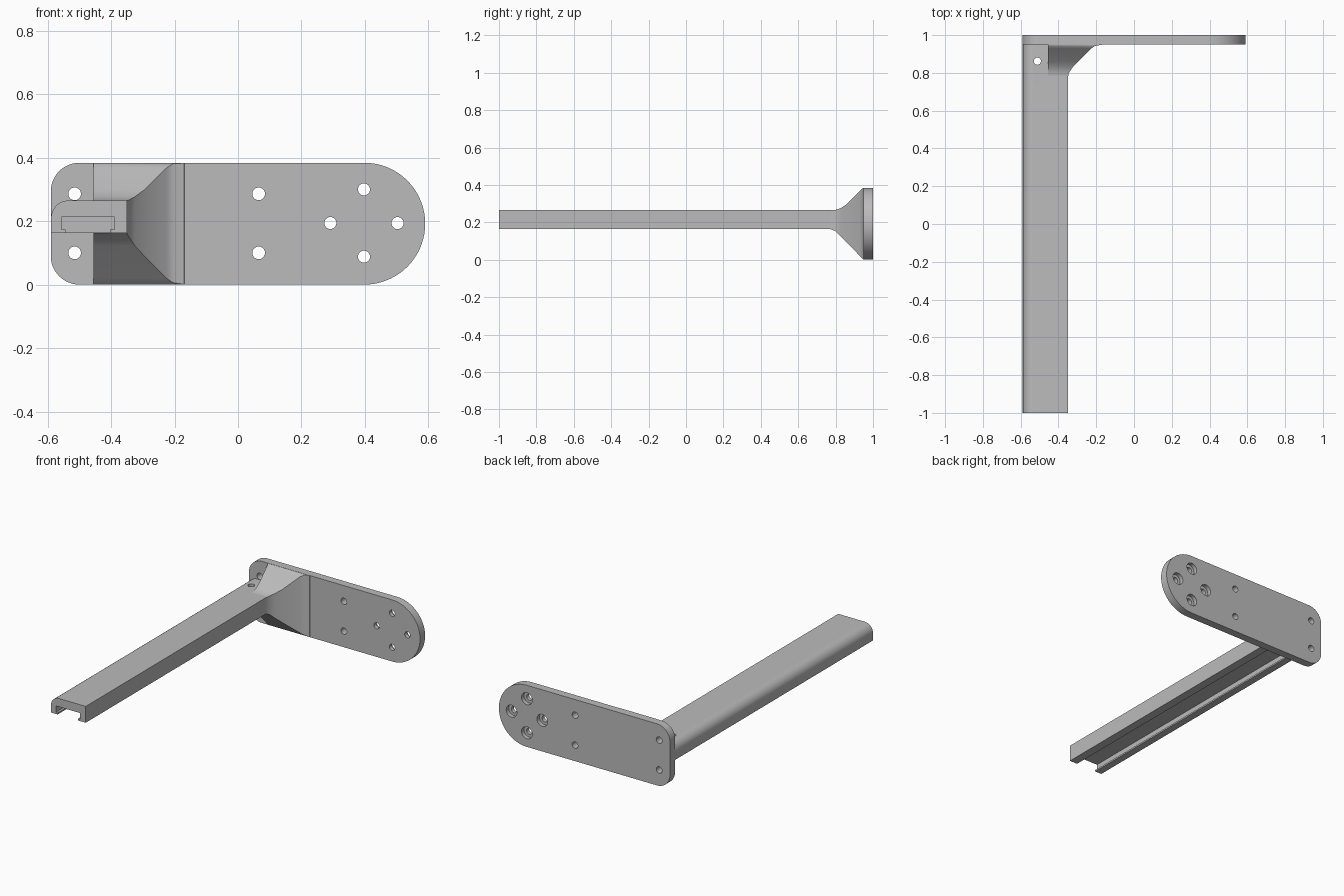
import bpy, bmesh
from math import sin, cos, radians

cube = bpy.data.objects.get("Cube")
if cube:
    bpy.data.objects.remove(cube, do_unlink=True)

grey = bpy.data.materials.new("satin grey")
grey.use_nodes = True
grey.diffuse_color = (0.5, 0.5, 0.5, 1)
grey.node_tree.nodes["Principled BSDF"].inputs["Base Color"].default_value = (0.5, 0.5, 0.5, 1)


def arc(cx, cz, r, start, end, steps=12):
    angles = [radians(start + (end - start) * i / steps) for i in range(steps + 1)]
    return [(cx + r * cos(a), cz + r * sin(a)) for a in angles]


def loft(name, sections):
    """Skin a solid through closed rings of points."""
    bm = bmesh.new()
    rings = [[bm.verts.new(p) for p in ring] for ring in sections]
    for a, b in zip(rings, rings[1:]):
        for i in range(len(a)):
            j = (i + 1) % len(a)
            bm.faces.new((a[i], a[j], b[j], b[i]))
    bm.faces.new(rings[0][::-1])
    bm.faces.new(rings[-1])
    bmesh.ops.recalc_face_normals(bm, faces=bm.faces)
    mesh = bpy.data.meshes.new(name)
    bm.to_mesh(mesh)
    bm.free()
    mesh.materials.append(grey)
    obj = bpy.data.objects.new(name, mesh)
    bpy.context.collection.objects.link(obj)
    return obj


def prism(name, profile, y0, y1):
    return loft(name, [[(x, y, z) for x, z in profile] for y in (y0, y1)])


def drill(x, z, r, y0, y1):
    return prism("cutter", arc(x, z, r, 0, 345, 23), y0, y1)


def select(obj):
    bpy.ops.object.select_all(action="DESELECT")
    obj.select_set(True)
    bpy.context.view_layer.objects.active = obj


def cut(obj, cutters):
    select(obj)
    for cutter in cutters:
        cutter.hide_render = True
        mod = obj.modifiers.new("cut", "BOOLEAN")
        mod.operation = "DIFFERENCE"
        mod.solver = "EXACT"
        mod.object = cutter
        bpy.ops.object.modifier_apply(modifier=mod.name)
        bpy.data.objects.remove(cutter, do_unlink=True)


# Mounting plate: round right end, softened left corners
HEIGHT, MID, CORNER = 0.384, 0.192, 0.09
outline = (arc(0.59 - MID, MID, MID, -90, 90, 36)
           + arc(-0.59 + CORNER, HEIGHT - CORNER, CORNER, 90, 180)
           + arc(-0.59 + CORNER, CORNER, CORNER, 180, 270))
plate = prism("mounting_plate", outline, 0.95, 1.0)

# Plain screw holes, then the cross of four counterbored holes
holes = [drill(x, z, 0.02, 0.9, 1.1) for x in (-0.515, 0.065) for z in (0.1, 0.286)]
for dx, dz in ((-1, 0), (1, 0), (0, -1), (0, 1)):
    x, z = 0.397 + 0.106 * dx, 0.194 + 0.106 * dz
    holes += [drill(x, z, 0.019, 0.9, 1.1), drill(x, z, 0.037, 0.975, 1.1)]
cut(plate, holes)

# Long arm with one rounded upper edge
LEFT, RIGHT, BOTTOM, TOP = -0.589, -0.35, 0.163, 0.265
arm_profile = [(LEFT, BOTTOM), (RIGHT, BOTTOM), (RIGHT, TOP)]
arm_profile += arc(LEFT + 0.055, TOP - 0.055, 0.055, 90, 180)
arm = prism("rail_arm", arm_profile, -1.0, 0.96)

# Lipped channel under the arm and a vertical hole by the plate
channel = [(-0.543, 0.1), (-0.404, 0.1), (-0.404, 0.173), (-0.389, 0.173),
           (-0.389, 0.213), (-0.556, 0.213), (-0.556, 0.173), (-0.543, 0.173)]
slot = prism("cutter", channel, -1.1, 0.77)
bpy.ops.mesh.primitive_cylinder_add(vertices=24, radius=0.019, depth=1, location=(-0.512, 0.862, 0.2))
cut(arm, [slot, bpy.context.object])

# Flared gusset: depth, right side, underside and top of each section
flare = [(0.77, -0.351, 0.164, 0.264), (0.80, -0.345, 0.152, 0.266),
         (0.83, -0.325, 0.122, 0.277), (0.86, -0.296, 0.091, 0.298),
         (0.93, -0.225, 0.02, 0.368), (0.943, -0.205, 0.006, 0.381),
         (0.949, -0.17, 0.001, 0.383), (0.955, -0.165, 0.001, 0.383)]
gusset = loft("gusset", [[(-0.455, y, lo), (x, y, lo), (x, y, hi), (-0.455, y, hi)]
                         for y, x, lo, hi in flare])

for part in (plate, arm, gusset):
    select(part)
    bpy.ops.object.shade_smooth_by_angle(angle=radians(32))
